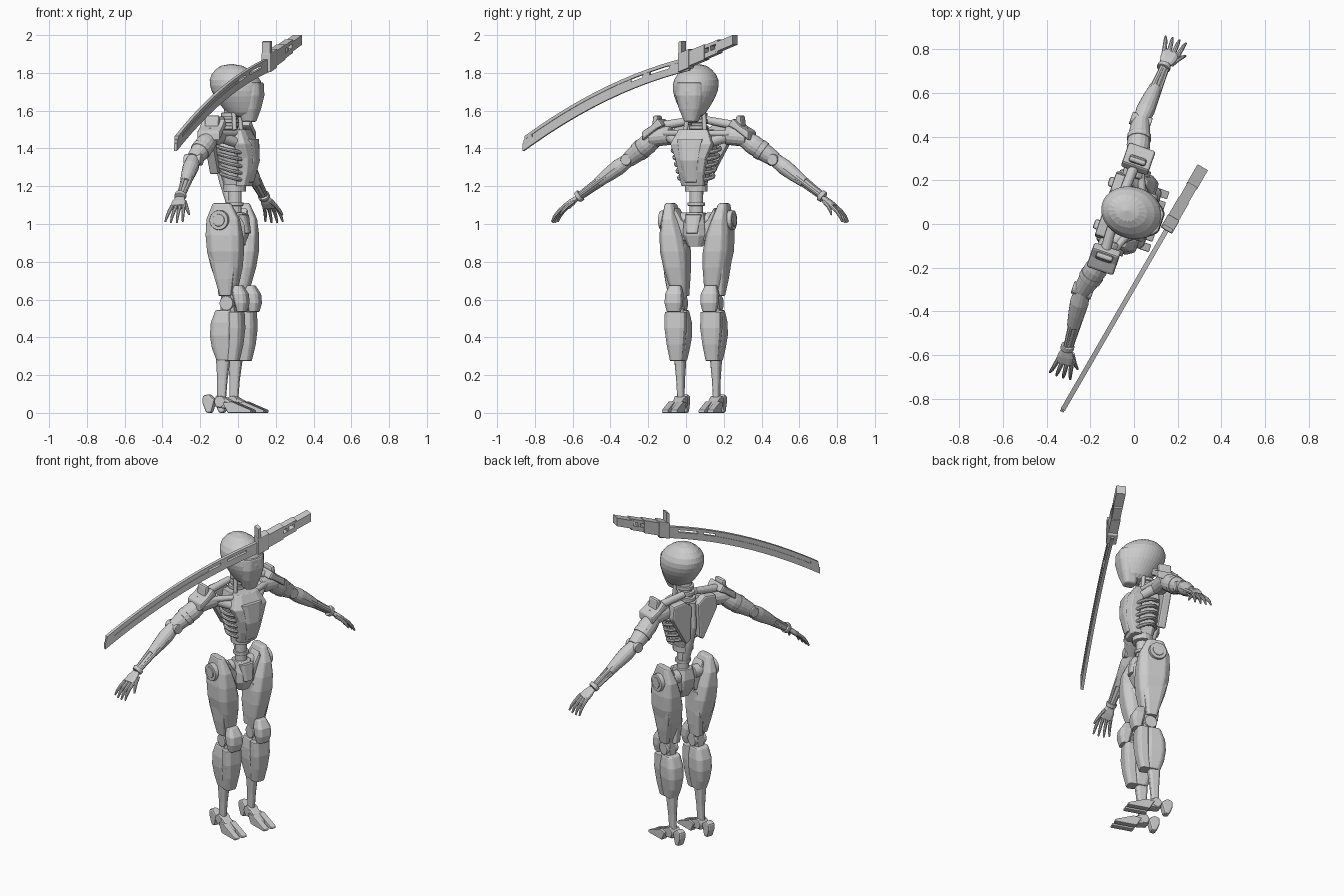
import bpy, bmesh, math
from mathutils import Vector, Matrix

default_cube = bpy.data.objects.get("Cube")
if default_cube:
    bpy.data.objects.remove(default_cube)

grey = bpy.data.materials.new("plain grey")
grey.use_nodes = True
grey.diffuse_color = (.6, .6, .6, 1)
grey.node_tree.nodes["Principled BSDF"].inputs["Base Color"].default_value = grey.diffuse_color

# Body frame: x is the figure's left, -y is its front
BODY = Matrix.Translation((-.036, .061, 0)) @ Matrix.Rotation(math.radians(71), 4, 'Z')
SWORD = Matrix.Translation((.165, 0, 0)) @ Matrix.Rotation(math.radians(60), 4, 'Z')
SOFT, FINE = .01, .004
parts = []


def at(side, forward, up):
    return Vector((side, -forward, up))


def finish(name, bm, mirror=False, bevel=0, subsurf=0, matrix=BODY):
    bmesh.ops.recalc_face_normals(bm, faces=bm.faces)
    mesh = bpy.data.meshes.new(name)
    bm.to_mesh(mesh)
    bm.free()
    mesh.materials.append(grey)
    part = bpy.data.objects.new(name, mesh)
    bpy.context.collection.objects.link(part)
    part.matrix_world = matrix
    if bevel:
        modifier = part.modifiers.new("Bevel", 'BEVEL')
        modifier.width, modifier.segments, modifier.limit_method = bevel, 2, 'ANGLE'
    if subsurf:
        modifier = part.modifiers.new("Subdivision", 'SUBSURF')
        modifier.levels = modifier.render_levels = subsurf
    if mirror:
        part.modifiers.new("Mirror", 'MIRROR')
    parts.append(part)


def skin(bm, rings, closed=False):
    loops = [[bm.verts.new(point) for point in ring] for ring in rings]
    count = len(loops[0])
    pairs = list(zip(loops, loops[1:]))
    if closed:
        pairs.append((loops[-1], loops[0]))
    else:
        bm.faces.new(loops[0])
        bm.faces.new(loops[-1])
    for a, b in pairs:
        for i in range(count):
            j = (i + 1) % count
            bm.faces.new((a[i], a[j], b[j], b[i]))


def circle(sides):
    angles = [math.tau * i / sides for i in range(sides)]
    return [(math.cos(angle), math.sin(angle)) for angle in angles]


def chamfered_box():
    corner = .6
    quarter = [(1, -corner), (1, corner)]
    ring = []
    for turn in range(4):
        ring += quarter
        quarter = [(-y, x) for x, y in quarter]
    return ring


def column(name, low, high, widths, depths=None, section=None, bow=0, **options):
    """Level sections, evenly spaced from low to high; bow pushes the middle forward"""
    depths = depths or widths
    rings = []
    for i, (width, depth) in enumerate(zip(widths, depths)):
        t = i / (len(widths) - 1)
        centre = low.lerp(high, t) + at(0, bow * math.sin(math.pi * t), 0)
        rings.append([centre + at(width * c, depth * s, 0) for c, s in section or chamfered_box()])
    bm = bmesh.new()
    skin(bm, rings)
    finish(name, bm, **options)


def limb(name, path, radii, section=None, flat=1, **options):
    """Section swept along a path; a two point path is divided to suit the radii"""
    if len(path) < len(radii):
        path = [path[0].lerp(path[-1], i / (len(radii) - 1)) for i in range(len(radii))]
    rings = []
    for i, (point, radius) in enumerate(zip(path, radii)):
        along = (path[min(i + 1, len(path) - 1)] - path[max(i - 1, 0)]).normalized()
        reference = Vector((0, 1, 0)) if abs(along.y) < .9 else Vector((1, 0, 0))
        a = along.cross(reference).normalized()
        b = along.cross(a)
        rings.append([point + radius * (c * a * flat + s * b) for c, s in section or circle(16)])
    bm = bmesh.new()
    skin(bm, rings)
    finish(name, bm, **options)


def plate(name, outline, start, end, facing='front', **options):
    """Outline of (side, up) or, facing the side, (forward, up), given a thickness"""
    def place(point, offset):
        across, up = point
        return at(across, offset, up) if facing == 'front' else at(offset, across, up)
    bm = bmesh.new()
    skin(bm, [[place(point, offset) for point in outline] for offset in (start, end)])
    finish(name, bm, **options)


# Head
column("helmet", at(0, .07, 1.56), at(0, 0, 1.85), [.05, .08, .112, .125, .112, .04],
       [.07, .105, .136, .148, .132, .05], section=circle(20), subsurf=1)
column("face_mask", at(0, .1, 1.54), at(0, .11, 1.75), [.034, .06, .075, .07], [.035, .054, .066, .06], bevel=SOFT)

# Neck
throat, jaw = at(0, -.03, 1.45), at(0, .01, 1.62)
limb("neck", [throat, jaw], [.04, .036, .045])
for i in range(3):
    base = throat.lerp(jaw, .3 + .2 * i)
    limb("neck_ring_%d" % i, [base, base + at(0, 0, .02)], [.052, .052], bevel=FINE)
limb("neck_piston", [at(.055, .04, 1.47), at(.045, .03, 1.6)], [.012, .012], mirror=True)
limb("collar_strut", [at(.04, -.04, 1.55), at(.21, -.03, 1.52)], [.02, .024], mirror=True)
limb("collar_bone", [at(.04, .07, 1.48), at(.2, 0, 1.48)], [.014, .02], mirror=True)

# Torso
column("torso_core", at(0, .02, 1.2), at(0, -.01, 1.5), [.05, .07, .1, .08], [.05, .065, .075, .06], bevel=FINE)
column("chest_plate", at(0, .07, 1.2), at(0, .06, 1.5), [.06, .07, .085, .114, .08],
       [.035, .04, .045, .05, .03], bow=.03, bevel=FINE)
column("chest_panel", at(0, .1, 1.22), at(0, .12, 1.45), [.035, .05, .07], [.02, .02, .02], bow=.02, bevel=FINE)
for i in range(5):
    width, depth, height = .093 + .009 * i, .07 + .004 * i, 1.25 + .036 * i
    rings = []
    for c, s in circle(32):
        centre = at(width * c, .02 + depth * s, height - .02 * s)
        rings.append([centre + .011 * (at(c, s, 0) * a + at(0, 0, b)) for a, b in circle(8)])
    bm = bmesh.new()
    skin(bm, rings, closed=True)
    finish("rib_%d" % i, bm)
plate("shoulder_blade", [(.02, 1.49), (.07, 1.53), (.15, 1.52), (.16, 1.44), (.06, 1.26), (.03, 1.28)],
      -.1, -.05, mirror=True, bevel=SOFT)
limb("side_strut", [at(.085, .06, 1.43), at(.17, -.02, 1.47)], [.025, .03, .035], mirror=True)
limb("spine", [at(0, -.07, 1.5), at(0, -.08, 1.35), at(0, -.04, 1.22), at(0, 0, 1.1)], [.02, .02, .024, .024])
waist, midriff = at(0, .02, 1.02), at(0, .02, 1.21)
limb("waist_column", [waist, midriff], [.036, .036])
for name, start, end, radius in (("waist_ring", .4, .5, .046), ("waist_base", .8, 1, .06)):
    limb(name, [waist.lerp(midriff, start), waist.lerp(midriff, end)], [radius, radius], bevel=FINE)

# Shoulders
shoulder, elbow = at(.24, -.03, 1.46), at(.41, -.07, 1.34)
wrist, knuckles = at(.69, -.05, 1.14), at(.75, -.04, 1.09)
limb("shoulder_joint", [at(.15, -.02, 1.47), shoulder + at(.03, 0, 0)], [.05, .052], mirror=True, bevel=SOFT)
plate("shoulder_armor", [(.18, 1.52), (.21, 1.56), (.25, 1.52), (.3, 1.49), (.3, 1.44), (.22, 1.5)],
      -.09, .04, mirror=True, bevel=SOFT)
plate("shoulder_fin", [(.21, 1.5), (.22, 1.575), (.245, 1.575), (.255, 1.5)], -.065, .015, mirror=True, bevel=SOFT)

# Arms
limb("upper_arm", [shoulder, elbow], [.044, .054, .05, .041], mirror=True)
limb("arm_cuff", [shoulder.lerp(elbow, .5), shoulder.lerp(elbow, .65)], [.056, .054], mirror=True, bevel=FINE)
limb("elbow", [elbow - at(0, .048, 0), elbow + at(0, .048, 0)], [.03, .03], mirror=True, bevel=FINE)
limb("forearm_shell", [elbow, elbow.lerp(wrist, .6)], [.036, .043, .037, .028], mirror=True)
limb("forearm_core", [elbow.lerp(wrist, .5), wrist], [.02, .017], mirror=True)
for i, (forward, lift) in enumerate(circle(3)):
    offset = at(0, forward, lift) * .02
    limb("forearm_rail_%d" % i, [elbow.lerp(wrist, .2) + offset * 1.4, wrist + offset * .7],
         [.015, .013, .011], section=circle(8), mirror=True)
limb("wrist", [elbow.lerp(wrist, .93), wrist], [.032, .03], mirror=True, bevel=FINE)
limb("palm", [wrist, knuckles], [.024, .037, .038], section=chamfered_box(), flat=.4, mirror=True, bevel=FINE)


def finger(name, start, spread, length):
    """Three joints that curl gradually downward"""
    path, angle = [start], math.radians(40)
    for share in (.45, .35, .3):
        step = at(math.cos(angle), spread, -math.sin(angle))
        path.append(path[-1] + step * length * share)
        angle += math.radians(12)
    limb(name, path, [.011, .01, .0085, .005], section=circle(8), mirror=True)


for i in range(4):
    across = i - 1.5
    finger("finger_%d" % i, knuckles + at(-.01, .021 * across, .01), .1 * across, .115 - .006 * abs(across))
finger("thumb", wrist + at(.01, .03, -.02), .5, .085)

# Pelvis
column("pelvis_block", at(0, .03, .88), at(0, .02, 1.06), [.035, .062, .058, .045], [.035, .06, .065, .05], bevel=FINE)
column("pelvis_panel", at(0, .085, .95), at(0, .07, 1.05), [.03, .045], [.02, .02], bevel=FINE)
plate("hip_bracket", [(.03, .98), (.05, .91), (.09, .91), (.12, 1.05), (.11, 1.09), (.07, 1.02)],
      -.03, .055, mirror=True, bevel=SOFT)
hip = at(.15, 0, 1.02)
for name, inner, outer, radius in (("hip_axle", -.1, .03, .04), ("hip_disc", 0, .055, .052), ("hip_cap", .05, .06, .033)):
    limb(name, [hip + at(inner, 0, 0), hip + at(outer, 0, 0)], [radius, radius], section=circle(24), mirror=True, bevel=FINE)

# Legs
knee, ankle = at(.1, .02, .58), at(.1, -.02, .06)
column("thigh", at(.09, .02, .6), at(.15, 0, 1.11), [.03, .05, .063, .07, .062, .042, .022],
       [.03, .055, .078, .092, .095, .088, .05], mirror=True, bevel=SOFT)
column("thigh_side_plate", at(.135, .015, .62), at(.17, 0, .98), [.018, .025, .026, .024, .012],
       [.03, .05, .07, .075, .055], mirror=True, bevel=FINE)
column("inner_thigh", at(.08, -.01, .62), at(.065, .01, .9), [.025, .025, .015], [.03, .055, .05], mirror=True, bevel=FINE)
limb("knee_joint", [knee - at(.042, 0, 0), knee + at(.042, 0, 0)], [.038, .038], mirror=True, bevel=FINE)
column("knee_core", knee - at(0, 0, .08), knee + at(0, 0, .06), [.034, .034], [.04, .036], mirror=True)
column("knee_cap", knee + at(0, .075, -.045), knee + at(0, .05, .095), [.036, .046, .045, .03],
       [.022, .034, .038, .026], bow=.01, mirror=True, bevel=FINE)
column("calf", at(.1, 0, .275), at(.1, 0, .545), [.034, .045, .055, .055, .045], [.042, .06, .066, .064, .046],
       bow=-.01, mirror=True, bevel=SOFT)
column("shin_plate", at(.1, .045, .275), at(.1, .065, .535), [.034, .046, .056, .055], [.03, .034, .036, .034],
       bow=.01, mirror=True, bevel=FINE)
column("ankle_shaft", ankle, at(.1, -.01, .29), [.016, .02, .028], [.022, .026, .036], mirror=True, bevel=FINE)
limb("ankle_joint", [ankle - at(.032, 0, 0), ankle + at(.032, 0, 0)], [.03, .03], mirror=True, bevel=FINE)
plate("foot_arch", [(-.05, .03), (-.04, .09), (0, .085), (.1, .03), (.1, .01)], .07, .13, facing='side', mirror=True, bevel=SOFT)
for i in range(2):
    inner = .06 + .05 * i
    plate("toe_%d" % i, [(0, .055), (.05, .06), (.16, .015), (.16, 0), (.03, 0)],
          inner, inner + .036, facing='side', mirror=True, bevel=FINE)
plate("heel", [(-.05, .07), (-.085, .1), (-.12, .09), (-.12, .05), (-.1, 0), (-.07, 0)],
      .08, .126, facing='side', mirror=True, bevel=SOFT)


# Sword, laid out by world y and height in its own upright plane
def blade_curve(y):
    return 1.88 + .25 * y - .28 * y * y


def grip_curve(y):
    return 1.87 + .42 * y


def strip(name, curve, start, end, low, high, thick, bevel=0):
    """Band that follows a curve between two heights above it"""
    stations = [start + (end - start) * i / 12 for i in range(13)]
    stretch = math.sin(math.radians(60))
    outline = [(y / stretch, curve(y) + high) for y in stations]
    outline += [(y / stretch, curve(y) + low) for y in reversed(stations)]
    plate(name, outline, -thick / 2, thick / 2, matrix=SWORD, bevel=bevel)


strip("blade_back", blade_curve, -.85, .02, -.018, 0, .022)
strip("blade_groove", blade_curve, -.82, -.29, -.035, -.017, .01)
strip("blade_edge", blade_curve, -.86, .02, -.072, -.033, .018)
for name, start, end in (("blade_tip", -.855, -.81), ("blade_bridge", -.225, -.19), ("blade_root", -.085, .02)):
    strip(name, blade_curve, start, end, -.035, -.016, .018)
strip("guard", grip_curve, -.03, .03, -.055, .045, .06, bevel=FINE)
strip("guard_spike", grip_curve, -.028, -.012, 0, .105, .05)
strip("grip_collar", grip_curve, 0, .11, -.045, .035, .055)
strip("grip_upper_rail", grip_curve, .1, .18, .012, .03, .05)
strip("grip_lower_rail", grip_curve, .1, .18, -.04, -.012, .05)
strip("grip_bridge", grip_curve, .13, .142, -.02, .02, .045)
strip("pommel", grip_curve, .17, .26, -.03, .021, .055)

# Shading
for thing in bpy.context.view_layer.objects:
    thing.select_set(thing in parts)
bpy.context.view_layer.objects.active = parts[0]
bpy.ops.object.shade_smooth_by_angle(angle=math.radians(30))
